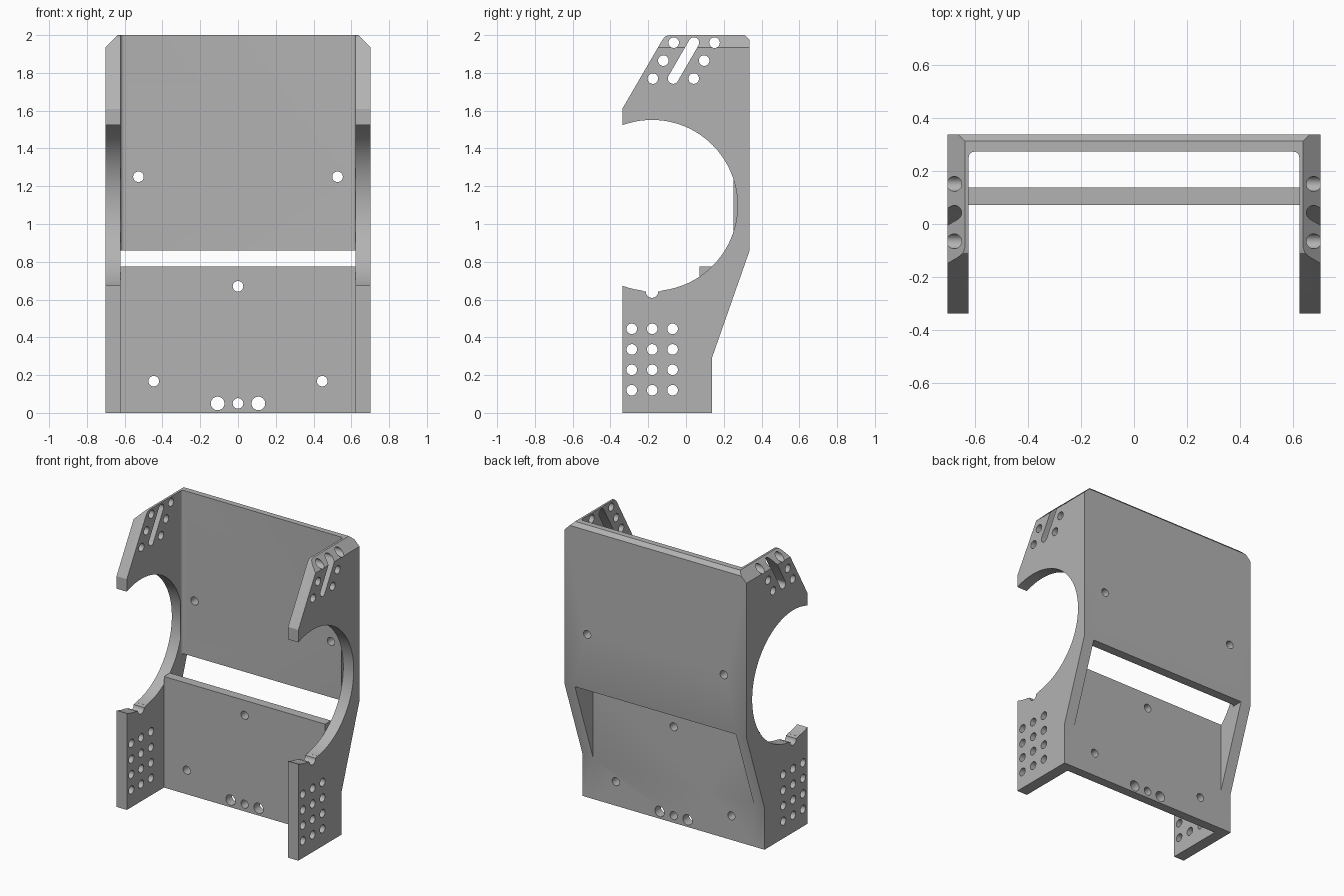
import bpy, bmesh
from math import sin, cos, pi, atan2

old = bpy.data.objects.get("Cube")
if old:
    bpy.data.objects.remove(old, do_unlink=True)

HALF, INNER, DEPTH = 0.702, 0.622, 0.337   # outer / inner half width, half depth
AXES = {"x": lambda a, b, t: (t, a, b),
        "y": lambda a, b, t: (a, t, b),
        "z": lambda a, b, t: (a, b, t)}


def arc(cx, cy, r, start, end, n):
    return [(cx + r * cos(start + (end - start) * i / n),
             cy + r * sin(start + (end - start) * i / n)) for i in range(n + 1)]


def disc(cx, cy, r, n=28):
    return arc(cx, cy, r, 0, 2 * pi, n)[:-1]


def rect(a0, b0, a1, b1):
    return [(a0, b0), (a1, b0), (a1, b1), (a0, b1)]


def solid(name, prisms):
    """Object made of prisms: (axis, outline, low, high)."""
    bm = bmesh.new()
    for axis, pts, lo, hi in prisms:
        place = AXES[axis]
        rings = [[bm.verts.new(place(a, b, t)) for a, b in pts] for t in (lo, hi)]
        bm.faces.new(rings[0])
        bm.faces.new(rings[1])
        for i in range(len(pts)):
            j = (i + 1) % len(pts)
            bm.faces.new((rings[0][i], rings[0][j], rings[1][j], rings[1][i]))
    bmesh.ops.recalc_face_normals(bm, faces=bm.faces)
    mesh = bpy.data.meshes.new(name)
    bm.to_mesh(mesh)
    bm.free()
    obj = bpy.data.objects.new(name, mesh)
    bpy.context.collection.objects.link(obj)
    return obj


def cut(body, name, prisms):
    cutter = solid(name, prisms)
    cutter.hide_render = True
    mod = body.modifiers.new(name, "BOOLEAN")
    mod.operation, mod.solver, mod.object = "DIFFERENCE", "EXACT", cutter
    bpy.ops.object.modifier_apply(modifier=mod.name)
    bpy.data.objects.remove(cutter, do_unlink=True)


# Bracket body: full side outline drawn across the width
outline = [(-DEPTH, 0), (0.137, 0), (0.137, 0.29), (DEPTH, 0.86), (DEPTH, 2),
           (-0.09, 2), (-0.11, 1.993), (-0.125, 1.975), (-DEPTH, 1.61)]
body = solid("bracket_body", [("x", outline, -HALF, HALF)])
bpy.context.view_layer.objects.active = body
body.select_set(True)

# Space in front of the upper panel, with rounded rear corners
R = 0.02
back = 0.272
room = ([(-INNER, -1), (INNER, -1)]
        + arc(INNER - R, back - R, R, 0, pi / 2, 6)
        + arc(R - INNER, back - R, R, pi / 2, pi, 6))
cut(body, "upper_room", [("z", room, 0.775, 3)])
# Space in front of and behind the lower panel
cut(body, "lower_room", [("x", rect(-1, -1, 0.072, 0.9), -INNER, INNER),
                         ("x", rect(0.137, -1, 1, 0.86), -INNER, INNER)])

# Large round opening and its bottom notch in both side plates
def both_sides(pts):
    return [("x", pts, INNER, 1), ("x", pts, -1, -INNER)]

cut(body, "round_opening", both_sides(disc(-0.18, 1.098, 0.453, 128)))
notch = ([(-0.235, 0.70), (-0.235, 0.648), (-0.222, 0.643)]
         + arc(-0.18, 0.642, 0.033, pi, 2 * pi, 12)
         + [(-0.138, 0.643), (-0.125, 0.648), (-0.125, 0.70)])
cut(body, "notch", both_sides(notch))

# Top chamfers: outer edge of each plate, then the rear edge
cut(body, "side_chamfer",
    [("y", [(s * 0.537, 2.1), (s * 0.8, 1.837), (s * 0.8, 2.1)], -1, 1) for s in (1, -1)])
cut(body, "rear_chamfer", [("x", [(0.212, 2.1), (0.5, 1.812), (0.5, 2.1)], -1, 1)])

# Holes and slanted slot through the side plates
holes = [(y, z) for y in (-0.287, -0.179, -0.071) for z in (0.12, 0.228, 0.336, 0.445)]
for row in range(3):
    shift = row * 0.055
    holes += [(-0.175 + shift, 1.77 + row * 0.095), (0.041 + shift, 1.77 + row * 0.095)]
low, high = (-0.068, 1.77), (0.042, 1.96)
tilt = atan2(high[1] - low[1], high[0] - low[0])
slot = (arc(*high, 0.028, tilt - pi / 2, tilt + pi / 2, 12)
        + arc(*low, 0.028, tilt + pi / 2, tilt + 3 * pi / 2, 12))
cut(body, "plate_holes", [("x", disc(y, z, 0.028), -1, 1) for y, z in holes]
    + [("x", slot, -1, 1)])

# Holes through the upper and lower panels
panel = [(0, 0.67, 0.028), (0, 0.05, 0.028)]
for s in (1, -1):
    panel += [(s * 0.527, 1.25, 0.028), (s * 0.446, 0.168, 0.028), (s * 0.108, 0.05, 0.036)]
cut(body, "panel_holes", [("y", disc(x, z, r), -1, 1) for x, z, r in panel])

# Plain grey finish
grey = bpy.data.materials.new("plain_grey")
grey.use_nodes = True
colour = (0.45, 0.45, 0.45, 1)
grey.diffuse_color = colour
grey.node_tree.nodes["Principled BSDF"].inputs["Base Color"].default_value = colour
body.data.materials.clear()
body.data.materials.append(grey)
for face in body.data.polygons:
    face.material_index = 0
bpy.ops.object.shade_smooth_by_angle()
